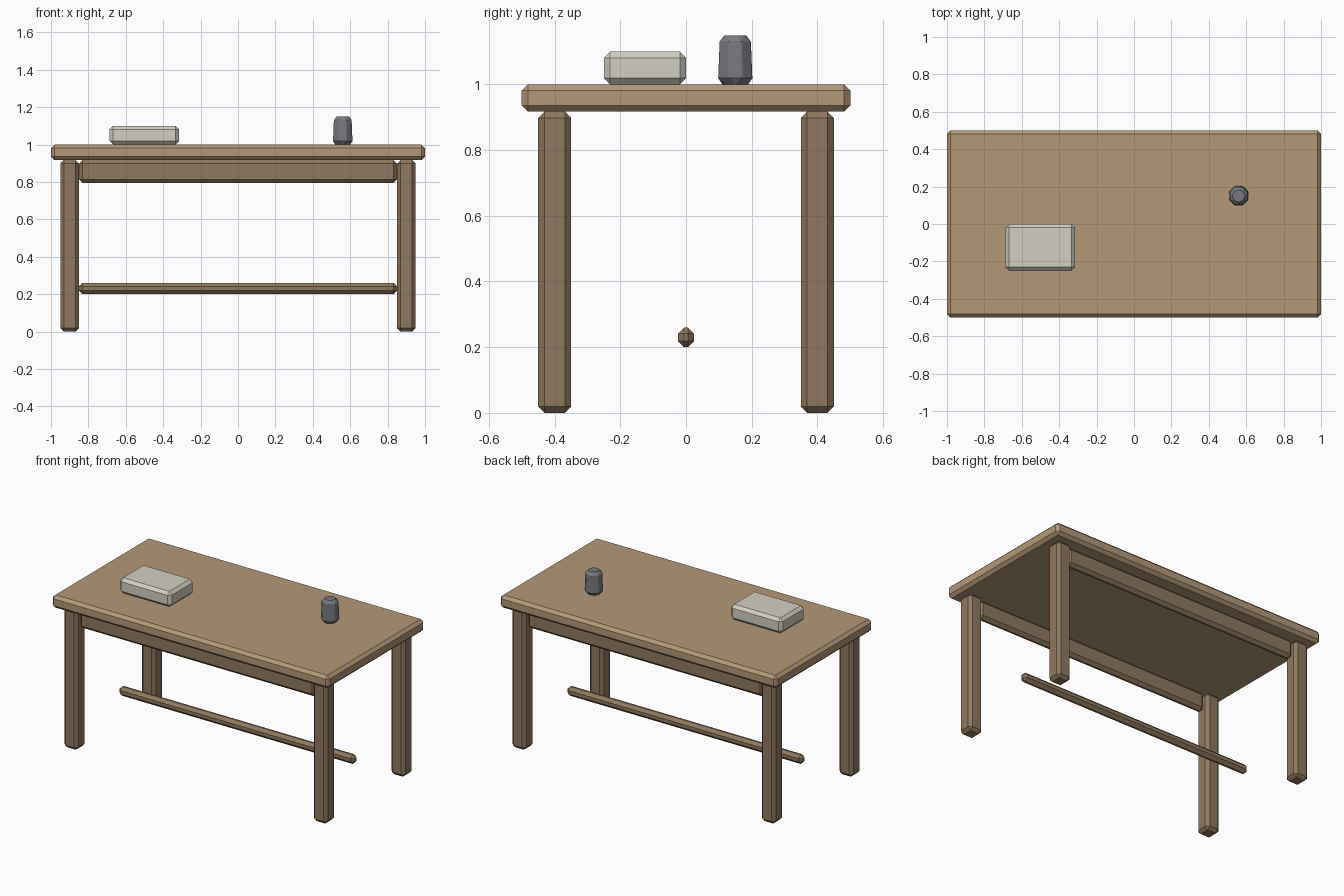
import bpy, bmesh
from mathutils import Matrix

if "Cube" in bpy.data.objects:
    bpy.data.objects.remove(bpy.data.objects["Cube"])

BEVEL = 0.019
TOP_Z = 0.917  # underside of the table top


def material(name, rgb):
    m = bpy.data.materials.new(name)
    m.diffuse_color = (*rgb, 1.0)
    m.use_nodes = True
    m.node_tree.nodes["Principled BSDF"].inputs["Base Color"].default_value = m.diffuse_color
    return m


light_wood = material("light wood", (0.46, 0.32, 0.19))
dark_wood = material("dark wood", (0.28, 0.19, 0.115))
paper = material("pale paper", (0.65, 0.63, 0.54))
slate = material("slate grey", (0.19, 0.195, 0.215))


def finish(name, bm, mat):
    """Turn a bmesh into a flat-shaded object with chamfered edges."""
    mesh = bpy.data.meshes.new(name)
    bm.to_mesh(mesh)
    bm.free()
    mesh.materials.append(mat)
    ob = bpy.data.objects.new(name, mesh)
    bpy.context.collection.objects.link(ob)
    bev = ob.modifiers.new("chamfer", 'BEVEL')
    bev.width = BEVEL
    bev.segments = 1
    bev.limit_method = 'ANGLE'
    return ob


def box(name, x, y, z, mat):
    """Chamfered box from (min, max) ranges."""
    bm = bmesh.new()
    bmesh.ops.create_cube(bm, size=1.0)
    for v in bm.verts:
        for i, (lo, hi) in enumerate((x, y, z)):
            v.co[i] = hi if v.co[i] > 0 else lo
    return finish(name, bm, mat)


# Table top
box("table_top", (-1, 1), (-0.5, 0.5), (TOP_Z, 1.0), light_wood)

# Four legs, and an apron along the front and back
for sy, side in ((-1, "front"), (1, "back")):
    for sx, hand in ((-1, "left"), (1, "right")):
        cx, cy = 0.9 * sx, 0.4 * sy
        box(f"{side}_{hand}_leg", (cx - 0.05, cx + 0.05),
            (cy - 0.05, cy + 0.05), (0, TOP_Z), dark_wood)
    box(f"{side}_apron", (-0.85, 0.85), (0.4 * sy - 0.025, 0.4 * sy + 0.025),
        (0.795, TOP_Z), dark_wood)

# Low central stretcher bar
box("stretcher", (-0.85, 0.85), (-0.025, 0.025), (0.2, 0.26), dark_wood)

# Book lying on the table
box("book", (-0.687, -0.315), (-0.25, 0.0), (1.0, 1.1), paper)

# Eight-sided tapered cup
bm = bmesh.new()
bmesh.ops.create_cone(bm, cap_ends=True, segments=8, radius1=0.06,
                      radius2=0.054, depth=0.149,
                      matrix=Matrix.Translation((0.56, 0.15, 1.0745)))
finish("cup", bm, slate)
